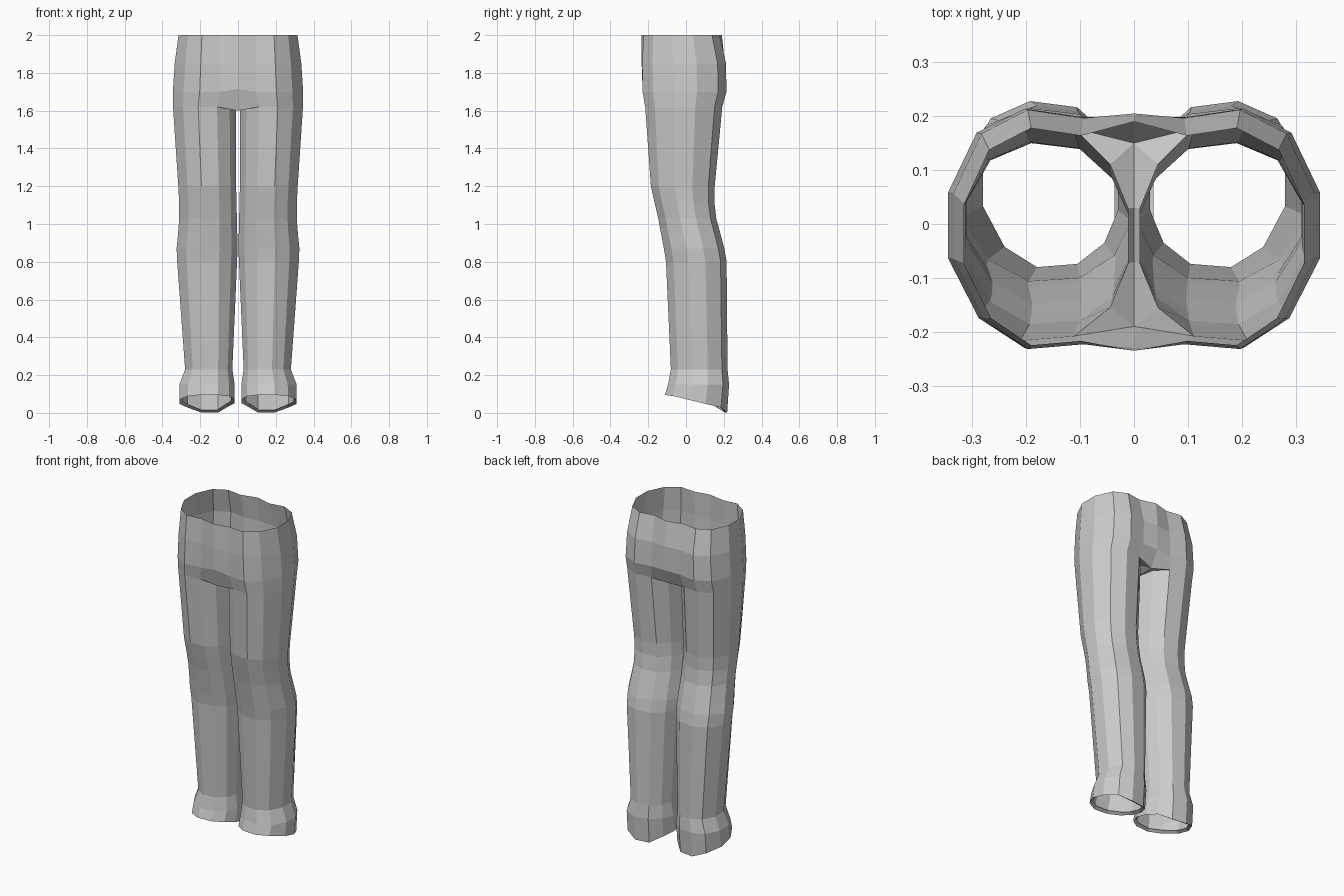
import bpy, bmesh

if "Cube" in bpy.data.objects:
    bpy.data.objects.remove(bpy.data.objects["Cube"])

# Unit cross-section: points 0-7 run round the outside (front to back), 8-11 the inseam
SECTION = [(-.4, -.96), (.2, -1), (.68, -.75), (1, -.25), (1, .3), (.7, .8),
           (.2, 1), (-.4, .93), (-.8, .6), (-1, .2), (-1, -.3), (-.8, -.7)]
OUTER = 8

# Leg rings: z, inner x, outer x, front y, back y
LEG = [(1.62, .011, .344, -.216, .192), (1.2, .010, .316, -.186, .152),
       (1.12, .008, .312, -.168, .150), (1.03, .006, .311, -.147, .160),
       (.95, .004, .317, -.132, .182), (.87, .002, .325, -.117, .203),
       (.8, .005, .322, -.106, .215), (.23, .030, .280, -.080, .220),
       (.15, .018, .310, -.095, .228)]
# Pelvis rings: same, then centre-front y and centre-back y
PELVIS = [(2.0, .005, .315, -.225, .178, -.235, .190),
          (1.85, -.01, .335, -.232, .212, -.235, .205),
          (1.70, -.01, .345, -.230, .214, -.230, .200)]

bm = bmesh.new()


def ring(z, x0, x1, y0, y1, count=12, hem=False, lift=0):
    cx, rx, cy, ry = (x0 + x1) / 2, (x1 - x0) / 2, (y0 + y1) / 2, (y1 - y0) / 2
    pts = []
    for u, v in SECTION[:count]:
        zz = z
        if hem:  # hem drops from the instep to the heel
            zz = .06 - .04 * v + lift
            if v > .9:
                zz = .002 + lift
            elif v < -.9:
                zz = .095 + lift
        pts.append(bm.verts.new((cx + rx * u, cy + ry * v, zz)))
    return pts


def bridge(a, b, closed):
    n = len(a)
    for i in range(n if closed else n - 1):
        j = (i + 1) % n
        bm.faces.new((a[i], b[i], b[j], a[j]))


# Leg, with flared cuff and turned-in hem
legs = [ring(*r) for r in LEG]
legs.append(ring(0, .018, .311, -.112, .218, hem=True))
legs.append(ring(0, .036, .293, -.094, .198, hem=True, lift=.012))
for a, b in zip(legs, legs[1:]):
    bridge(a, b, True)

# Pelvis half shell, from centre front round to centre back
pelvis = []
for z, x0, x1, y0, y1, cf, cb in PELVIS:
    zc = 1.715 if z == 1.70 else z
    chain = ring(z, x0, x1, y0, y1, OUTER)
    pelvis.append([bm.verts.new((0, cf, zc))] + chain + [bm.verts.new((0, cb, z))])
crotch = [bm.verts.new((0, y, 1.6)) for y in (-.19, -.07, .03, .15)]
pelvis.append([crotch[0]] + legs[0][:OUTER] + [crotch[-1]])
for a, b in zip(pelvis, pelvis[1:]):
    bridge(a, b, False)

# Crotch gusset joining the inseam to the centre line
top = legs[0]
bm.faces.new((crotch[0], top[0], top[11]))
bridge(crotch, [top[11], top[10], top[9], top[8]], False)
bm.faces.new((crotch[3], top[8], top[7]))

bmesh.ops.recalc_face_normals(bm, faces=bm.faces)
# Make sure the shell faces outwards
bm.faces.ensure_lookup_table()
side = max(bm.faces, key=lambda f: f.calc_center_median().x)
if side.normal.x < 0:
    bmesh.ops.reverse_faces(bm, faces=bm.faces)

mesh = bpy.data.meshes.new("trousers")
bm.to_mesh(mesh)
bm.free()
trousers = bpy.data.objects.new("trousers", mesh)
bpy.context.collection.objects.link(trousers)
mirror = trousers.modifiers.new("mirror", 'MIRROR')
mirror.use_axis[0] = True
mirror.merge_threshold = .0005
